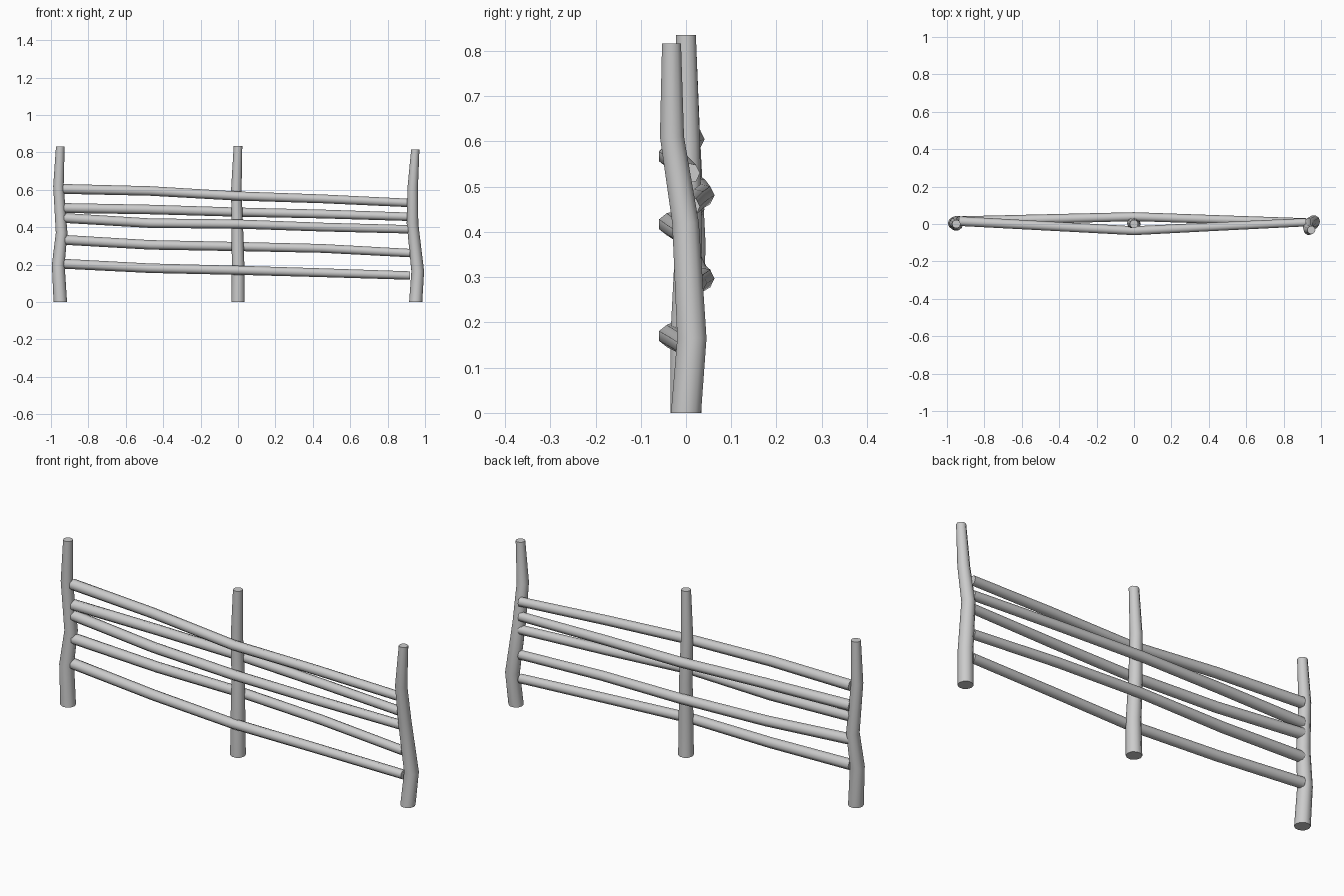
import bpy, bmesh, math
from mathutils import Vector

if "Cube" in bpy.data.objects:
    bpy.data.objects.remove(bpy.data.objects["Cube"])


def tube(name, rings, sides, u, v):
    """Capped tube; rings = (x, y, z, radius), u and v span the ring plane."""
    bm = bmesh.new()
    u, v = Vector(u), Vector(v)
    loops = []
    for x, y, z, r in rings:
        loop = []
        for i in range(sides):
            a = 2 * math.pi * i / sides
            loop.append(bm.verts.new(Vector((x, y, z)) + r * (math.cos(a) * u + math.sin(a) * v)))
        loops.append(loop)
    for a, b in zip(loops, loops[1:]):
        for i in range(sides):
            j = (i + 1) % sides
            bm.faces.new((a[i], a[j], b[j], b[i]))
    bm.faces.new(loops[0][::-1])
    bm.faces.new(loops[-1])
    bmesh.ops.recalc_face_normals(bm, faces=bm.faces)
    # smooth bark, sharp cut ends
    for f in bm.faces:
        f.smooth = len(f.verts) == 4
    for e in bm.edges:
        if any(len(f.verts) > 4 for f in e.link_faces):
            e.smooth = False
    me = bpy.data.meshes.new(name)
    bm.to_mesh(me)
    bm.free()
    ob = bpy.data.objects.new(name, me)
    bpy.context.collection.objects.link(ob)
    return ob


# Crooked upright posts, tapering to the top
posts = {
    "left_post": [(-.95, 0, 0, .036), (-.961, .004, .2, .034), (-.943, .014, .37, .031),
                  (-.96, .004, .62, .028), (-.95, 0, .833, .023)],
    "middle_post": [(0, 0, 0, .036), (.001, -.002, .17, .034), (-.003, .006, .38, .031),
                    (-.009, .004, .6, .028), (0, 0, .835, .023)],
    "right_post": [(.95, 0, 0, .035), (.961, .013, .165, .034), (.933, -.001, .42, .031),
                   (.934, -.031, .61, .028), (.948, -.032, .817, .022)],
}
for name, rings in posts.items():
    tube(name, rings, 10, (1, 0, 0), (0, 1, 0))

# Long rails woven alternately in front of and behind the middle post
xs = (-.935, -.47, 0, .45, .92)
rads = (.027, .026, .025, .024, .023)
heights = [
    (.605, .594, .567, .552, .53),
    (.503, .495, .481, .471, .456),
    (.45, .422, .417, .401, .389),
    (.333, .306, .297, .287, .262),
    (.205, .181, .17, .157, .142),
]
for n, zs in enumerate(heights):
    mid = -.037 if n % 2 == 0 else .038
    left, right = .014, .008
    ys = (left, (left + mid) / 2, mid, (right + mid) / 2, right)
    tube(f"rail_{n + 1}", list(zip(xs, ys, zs, rads)), 7, (0, 1, 0), (0, 0, 1))
